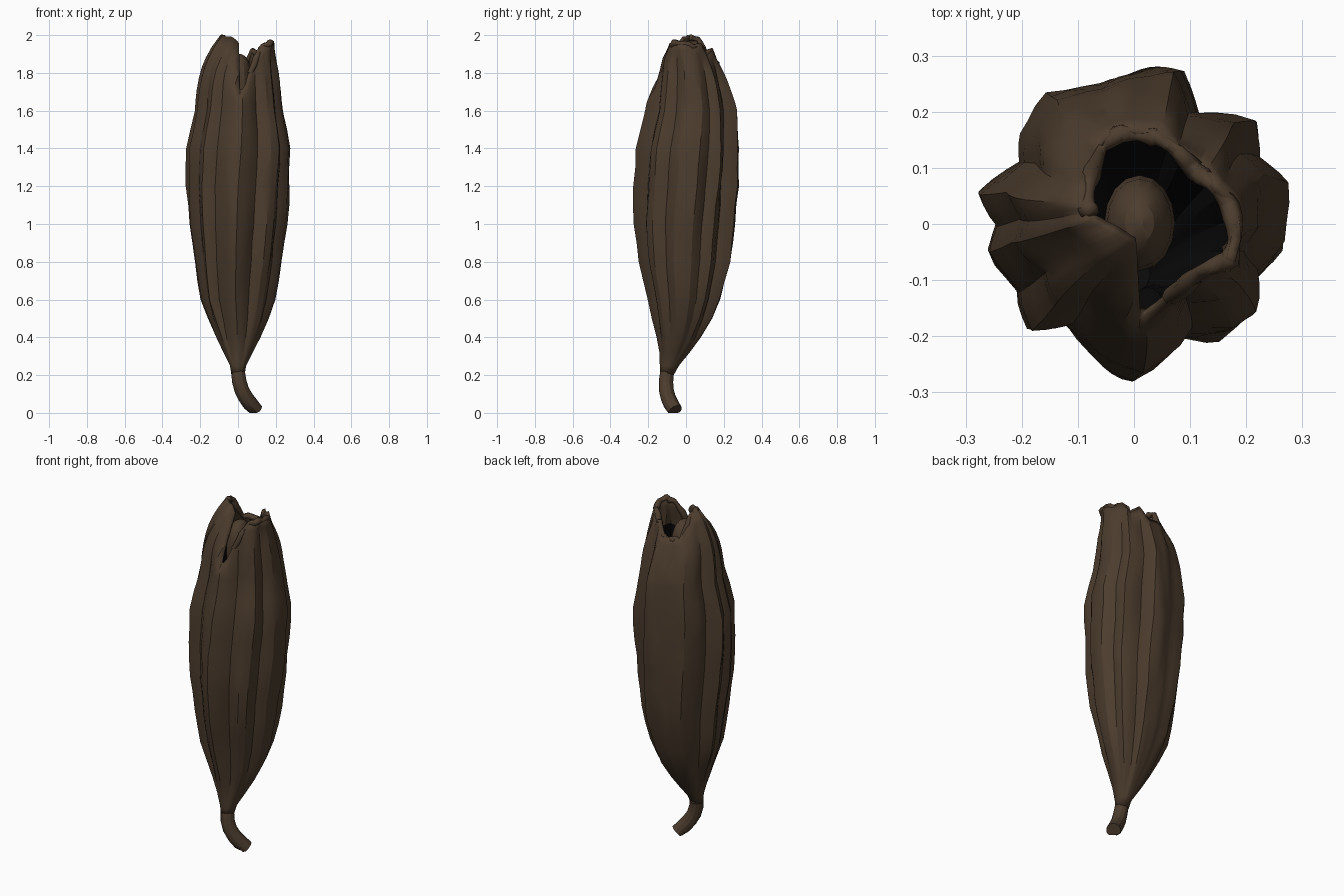
import bpy, bmesh, math
from math import sin, cos, radians
from mathutils import Vector, noise

old = bpy.data.objects.get("Cube")
if old:
    bpy.data.objects.remove(old, do_unlink=True)


def material(name, color):
    mat = bpy.data.materials.new(name)
    mat.use_nodes = True
    mat.diffuse_color = color
    mat.node_tree.nodes["Principled BSDF"].inputs["Base Color"].default_value = color
    return mat


brown = material("dried husk brown", (0.073, 0.046, 0.027, 1))
dark = material("hollow black", (0.003, 0.003, 0.003, 1))


def sample(table, value):
    """Linear interpolation through rows of (key, values...)."""
    if value <= table[0][0]:
        return table[0][1:]
    for a, b in zip(table, table[1:]):
        if value <= b[0]:
            f = (value - a[0]) / (b[0] - a[0])
            return [p + (q - p) * f for p, q in zip(a[1:], b[1:])]
    return table[-1][1:]


def cyclic(table):
    last, first = table[-1], table[0]
    return [(last[0] - 360, *last[1:])] + table + [(first[0] + 360, *first[1:])]


def add_object(name, bm, mats):
    mesh = bpy.data.meshes.new(name)
    bm.to_mesh(mesh)
    bm.free()
    for mat in mats:
        mesh.materials.append(mat)
    obj = bpy.data.objects.new(name, mesh)
    bpy.context.collection.objects.link(obj)
    bpy.ops.object.select_all(action="DESELECT")
    obj.select_set(True)
    bpy.context.view_layer.objects.active = obj
    bpy.ops.object.shade_smooth_by_angle(angle=radians(25))
    return obj


def loft(bm, rings):
    """Skin the rings and return the vertex loops and the bands of faces."""
    loops = [[bm.verts.new(p) for p in ring] for ring in rings]
    bands = []
    for low, high in zip(loops, loops[1:]):
        n = len(low)
        bands.append([bm.faces.new((low[i], low[(i + 1) % n], high[(i + 1) % n], high[i]))
                      for i in range(n)])
    return loops, bands


# Ribbed cross-section: angle, radius
ribs = cyclic([(12, .282), (25, .253), (38, .283), (58, .23), (71, .294), (80, .285),
               (90, .274), (102, .261), (122, .285), (140, .258), (151, .235), (168, .285),
               (180, .25), (190, .27), (210, .243), (225, .272), (237, .222), (259, .262),
               (271, .282), (296, .225), (310, .264), (321, .272), (336, .242), (350, .277)])

# Body profile: height, centre x, centre y, half width, half depth
profile = [(.2, 0, -.1, .036, .036), (.25, 0, -.088, .044, .052), (.32, 0, -.06, .08, .082),
           (.4, 0, -.037, .12, .119), (.5, 0, -.02, .163, .16), (.6, -.003, -.01, .198, .193),
           (.8, 0, -.006, .234, .243), (1, 0, -.008, .26, .267), (1.2, -.004, 0, .272, .273),
           (1.4, .001, .005, .274, .271), (1.6, .004, .022, .236, .24),
           (1.8, .003, .016, .216, .203), (2, 0, .01, .19, .165)]

# Torn mouth: angle, x, y, height
rim = cyclic([(0, .19, 0, 1.97), (14, .18, .04, 1.95), (30, .145, .08, 1.96),
              (45, .115, .105, 1.91), (58, .08, .14, 1.93), (72, .045, .165, 1.87),
              (100, -.03, .172, 1.86), (122, -.065, .145, 1.87), (140, -.085, .1, 1.93),
              (151, -.09, .075, 1.98), (170, -.095, .035, 2), (190, -.08, .005, 2),
              (215, -.03, -.02, 1.99), (237, .005, -.04, 1.96), (255, .008, -.1, 1.85),
              (268, .012, -.165, 1.7), (277, .032, -.16, 1.73), (296, .09, -.125, 1.86),
              (315, .13, -.09, 1.95), (330, .18, -.07, 1.97), (350, .19, -.03, 1.97)])


def body_point(angle, z):
    cx, cy, hx, hy = sample(profile, z)
    a = radians(angle + 4 * sin(z * 3 - 3.6))
    around = Vector((cos(a), sin(a), 0))
    ripple = noise.noise(around * 3 + Vector((0, 0, z * 4)))
    dents = noise.noise(around * 5 + Vector((7, 0, z * 8)))
    keep = min(1, max(0, (z - .2) / .35))
    radius = .97 + (sample(ribs, angle)[0] / .28 - .97 + .035 * ripple + .025 * dents) * keep
    return Vector((cx + hx * radius * cos(a), cy + hy * radius * sin(a), z))


# Husk: ribbed body blending into the torn mouth, columns lying on the ridges
SHOULDER = 1.6
angles = [a[0] + (b[0] - a[0]) * k / 3 for a, b in zip(ribs[1:], ribs[2:]) for k in range(3)]
heights = [.2, .25, .32, .4, .5, .6, .7, .8, .9, 1, 1.1, 1.2, 1.3, 1.4, 1.5, SHOULDER]
rings = [[body_point(a, z) for a in angles] for z in heights]
for step in range(1, 8):
    s = step / 7
    ring = []
    for a in angles:
        x, y, top = sample(rim, a % 360)
        top += .012 * noise.noise(Vector((x, y, 0)) * 40)
        p = body_point(a, SHOULDER + (min(top, 2) - SHOULDER) * s)
        ring.append(p.lerp(Vector((x, y, p.z)), s ** 3.4))
    rings.append(ring)
bm = bmesh.new()
for band in loft(bm, rings)[1][-3:]:
    for face in band:
        face.material_index = 2
# Each outer slot is followed by the slot of its inner wall
husk = add_object("husk", bm, [brown, dark, brown, brown])
wall = husk.modifiers.new("wall", "SOLIDIFY")
wall.thickness = .018
wall.offset = -1
wall.material_offset = 1

# Rolled lip along the mouth, left open at the front slit
lip = bpy.data.curves.new("mouth_lip", "CURVE")
lip.dimensions = "3D"
lip.bevel_depth = .015
lip.bevel_resolution = 1
lip.use_fill_caps = True
spline = lip.splines.new("POLY")
count = len(angles)
start = next(i for i, a in enumerate(angles) if a > 285)
stop = next(i for i, a in enumerate(angles) if a > 185)
path = [rings[-1][i % count] for i in range(start, count + stop)]
spline.points.add(len(path) - 1)
for i, (point, p) in enumerate(zip(spline.points, path)):
    inward = (Vector((.045, 0, p.z)) - p).normalized() * .011
    point.co = (*(p + inward - Vector((0, 0, .014))), 1)
    point.radius = 1 + .25 * sin(i * .9)
lip.materials.append(brown)
bpy.context.collection.objects.link(bpy.data.objects.new("mouth_lip", lip))

# Core: rounded seed column inside the mouth
bm = bmesh.new()
core = [(.9, .03), (1.3, .055), (1.6, .062), (1.75, .063), (1.82, .058), (1.865, .045),
        (1.89, .026), (1.9, .006)]
loops = loft(bm, [[Vector((.01 + r * cos(i * math.tau / 16), .002 + 1.35 * r * sin(i * math.tau / 16), z))
                   for i in range(16)] for z, r in core])[0]
bm.faces.new(loops[0][::-1])
bm.faces.new(loops[-1])
add_object("seed_core", bm, [brown])

# Stem: bent stalk with a flat cut end, its hidden top closing the hollow
stalk = [((.094, -.058, .012), .04), ((.068, -.078, .045), .041), ((.042, -.094, .08), .04),
         ((.02, -.104, .12), .039), ((.007, -.106, .165), .038), ((.001, -.101, .21), .037),
         ((0, -.088, .26), .035)]
bm = bmesh.new()
stem_rings = []
for k, (centre, r) in enumerate(stalk):
    before = Vector(stalk[max(k - 1, 0)][0])
    after = Vector(stalk[min(k + 1, len(stalk) - 1)][0])
    turn = Vector((0, 0, 1)).rotation_difference(after - before)
    ring = []
    for i in range(12):
        a = i * math.tau / 12
        p = Vector(centre) + turn @ Vector((r * cos(a), r * sin(a), 0))
        p.z = max(p.z, 0)
        ring.append(p)
    stem_rings.append(ring)
loops = loft(bm, stem_rings)[0]
bm.faces.new(loops[0][::-1])
bm.faces.new(loops[-1]).material_index = 1
add_object("stem", bm, [brown, dark])
